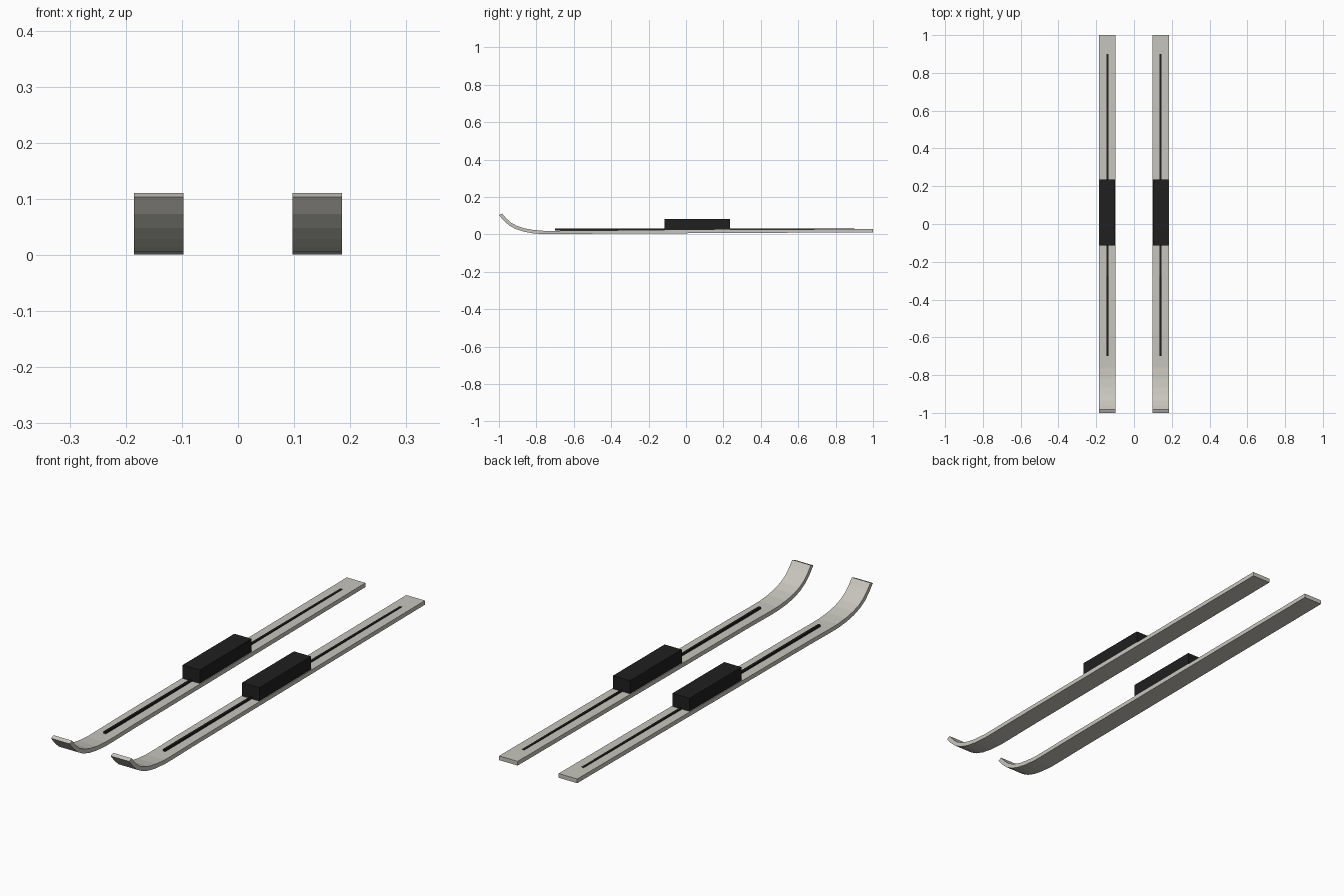
import bpy, bmesh
from mathutils import Vector

if "Cube" in bpy.data.objects:
    bpy.data.objects.remove(bpy.data.objects["Cube"])


def material(name, rgb):
    m = bpy.data.materials.new(name)
    m.diffuse_color = (*rgb, 1)
    m.use_nodes = True
    m.node_tree.nodes["Principled BSDF"].inputs["Base Color"].default_value = m.diffuse_color
    return m


SKI = material("pale warm grey", (0.57, 0.56, 0.51))
DARK = material("near black", (0.014, 0.014, 0.014))

SPACING = 0.141      # ski centre from the middle
WIDTH = 0.088
THICK = 0.018

# Underside of the ski from upturned tip to tail (y, z)
SOLE = [(-1.0, 0.104), (-0.974, 0.073), (-0.946, 0.048), (-0.912, 0.029),
        (-0.87, 0.015), (-0.82, 0.006), (-0.76, 0.001), (-0.70, 0.001),
        (-0.57, 0.003), (0.0, 0.006), (0.6, 0.009), (1.0, 0.011)]


def finish(name, bm, mat):
    bmesh.ops.recalc_face_normals(bm, faces=bm.faces)
    mesh = bpy.data.meshes.new(name)
    bm.to_mesh(mesh)
    bm.free()
    mesh.materials.append(mat)
    ob = bpy.data.objects.new(name, mesh)
    bpy.context.collection.objects.link(ob)
    return ob


def box(name, x, y0, y1, z0, z1, width, mat):
    bm = bmesh.new()
    bmesh.ops.create_cube(bm, size=1)
    bmesh.ops.scale(bm, vec=(width, y1 - y0, z1 - z0), verts=bm.verts)
    bmesh.ops.translate(bm, vec=(x, (y0 + y1) / 2, (z0 + z1) / 2), verts=bm.verts)
    return finish(name, bm, mat)


def ski(name, x):
    """Sweep a flat rectangle along the sole line, square to its direction."""
    pts = [Vector(p) for p in SOLE]
    bm = bmesh.new()
    rings = []
    for i, p in enumerate(pts):
        t = (pts[min(i + 1, len(pts) - 1)] - pts[max(i - 1, 0)]).normalized()
        top = p + Vector((-t.y, t.x)) * THICK
        if i == 0:
            top = p + Vector((0.017, 0.007))     # nearly level tip end
        if i == len(pts) - 1:
            top.x = p.x                          # upright tail end
        h = WIDTH / 2
        rings.append([bm.verts.new(c) for c in (
            (x - h, p.x, p.y), (x + h, p.x, p.y),
            (x + h, top.x, top.y), (x - h, top.x, top.y))])
    for a, b in zip(rings, rings[1:]):
        for k in range(4):
            n = (k + 1) % 4
            bm.faces.new((a[k], a[n], b[n], b[k]))
    bm.faces.new(rings[0])
    bm.faces.new(rings[-1])
    return finish(name, bm, SKI)


for side, s in (("left", -1), ("right", 1)):
    x = s * SPACING
    ski(side + "_ski", x)
    # Centre stripe along the deck
    box(side + "_stripe", x, -0.70, 0.90, 0.021, 0.0305, 0.01, DARK)
    # Binding block
    box(side + "_binding", x, -0.115, 0.235, 0.022, 0.081, 0.081, DARK)
